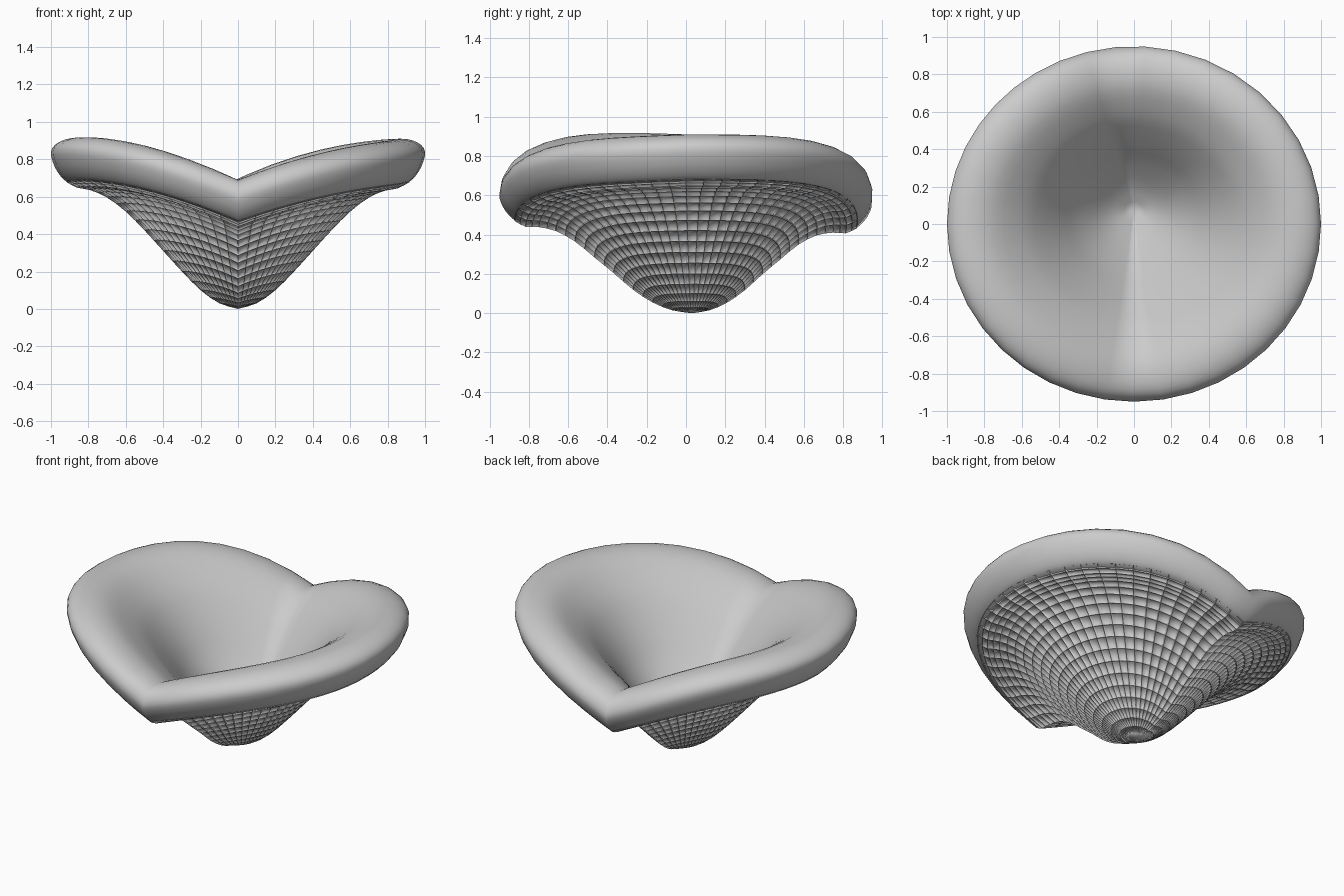
import bpy, bmesh
from math import sin, cos, pi
from mathutils import Vector

cube = bpy.data.objects.get("Cube")
if cube:
    bpy.data.objects.remove(cube)

DEPTH = 0.95  # plan is slightly narrower front to back


def smooth_profile(points, steps):
    """Catmull-Rom curve through the control points."""
    pts = [Vector(p) for p in points]
    pts = [2 * pts[0] - pts[1]] + pts + [2 * pts[-1] - pts[-2]]
    out = []
    for a, b, c, d in zip(pts, pts[1:], pts[2:], pts[3:]):
        for i in range(steps):
            t = i / steps
            out.append(0.5 * (2 * b + (c - a) * t + (2 * a - 5 * b + 4 * c - d) * t ** 2
                              + (3 * b - a - 3 * c + d) * t ** 3))
    return out + [pts[-2]]


def place(r, low, high, angle, shift):
    """Point on the folded bowl: low along the fold, high on the wings."""
    wing = 1 - (1 - abs(cos(angle))) ** 1.7
    back = max(0, sin(angle))
    front = max(0, -sin(angle))
    turned = angle + 0.1 * back ** 2
    z = low + (high - low) * wing
    # The back dips a little, and the front of the left wing sits lower than the right
    z -= r * r * (0.045 * back * (1 - wing) + 0.04 * front * cos(angle))
    return r * cos(turned), DEPTH * r * sin(turned) + shift * (1 - r) ** 2, z


def folded_surface(name, profile, shift, steps, segments, ribbed=False):
    """Sweep (radius, fold height, wing height) points inward to an apex."""
    bm = bmesh.new()
    rings = []
    for r, low, high in smooth_profile(profile, steps):
        if r < 0.001:
            rings.append([bm.verts.new((0, shift, low))])
        else:
            rings.append([bm.verts.new(place(r, low, high, 2 * pi * i / segments, shift))
                          for i in range(segments)])
    cells = []
    for a, b in zip(rings, rings[1:]):
        for i in range(segments):
            j = (i + 1) % segments
            if len(b) == 1:
                tip = bm.faces.new((a[i], a[j], b[0]))
            else:
                cells.append(bm.faces.new((a[i], a[j], b[j], b[i])))
    # The ribbed side faces down at its tip, the inside faces up
    bmesh.ops.recalc_face_normals(bm, faces=bm.faces)
    tip.normal_update()
    if (tip.normal.z > 0) == ribbed:
        bmesh.ops.reverse_faces(bm, faces=bm.faces)
    if ribbed:
        # Sunken panels leave a raised lattice of ribs
        for f in cells:
            side = min(e.calc_length() for e in f.edges)
            bmesh.ops.inset_individual(bm, faces=[f], thickness=side * 0.2,
                                       depth=-min(0.016, side * 0.28))
    mesh = bpy.data.meshes.new(name)
    bm.to_mesh(mesh)
    bm.free()
    obj = bpy.data.objects.new(name, mesh)
    bpy.context.collection.objects.link(obj)
    bpy.ops.object.select_all(action='DESELECT')
    obj.select_set(True)
    bpy.context.view_layer.objects.active = obj
    bpy.ops.object.shade_smooth_by_angle(angle=1.4)


# Thick rounded lip flowing into the smooth inside
lip_and_inside = [
    (0.84, 0.455, 0.665), (0.90, 0.465, 0.675), (0.94, 0.49, 0.70), (0.98, 0.54, 0.76),
    (1.0, 0.605, 0.84), (0.96, 0.67, 0.89), (0.87, 0.69, 0.91), (0.75, 0.665, 0.88),
    (0.60, 0.575, 0.775), (0.50, 0.485, 0.67), (0.40, 0.39, 0.54), (0.30, 0.295, 0.40),
    (0.15, 0.185, 0.23), (0, 0.125, 0.125)]
folded_surface("rim_and_bowl", lip_and_inside, 0.08, 3, 40)

# Ribbed underside
underside = [
    (0.92, 0.47, 0.68), (0.86, 0.44, 0.648), (0.79, 0.438, 0.635), (0.70, 0.418, 0.595),
    (0.60, 0.365, 0.52), (0.50, 0.285, 0.42), (0.40, 0.205, 0.31), (0.30, 0.12, 0.20),
    (0.20, 0.055, 0.10), (0.10, 0.015, 0.03), (0, 0, 0)]
folded_surface("ribbed_underside", underside, 0.03, 2, 60, ribbed=True)
